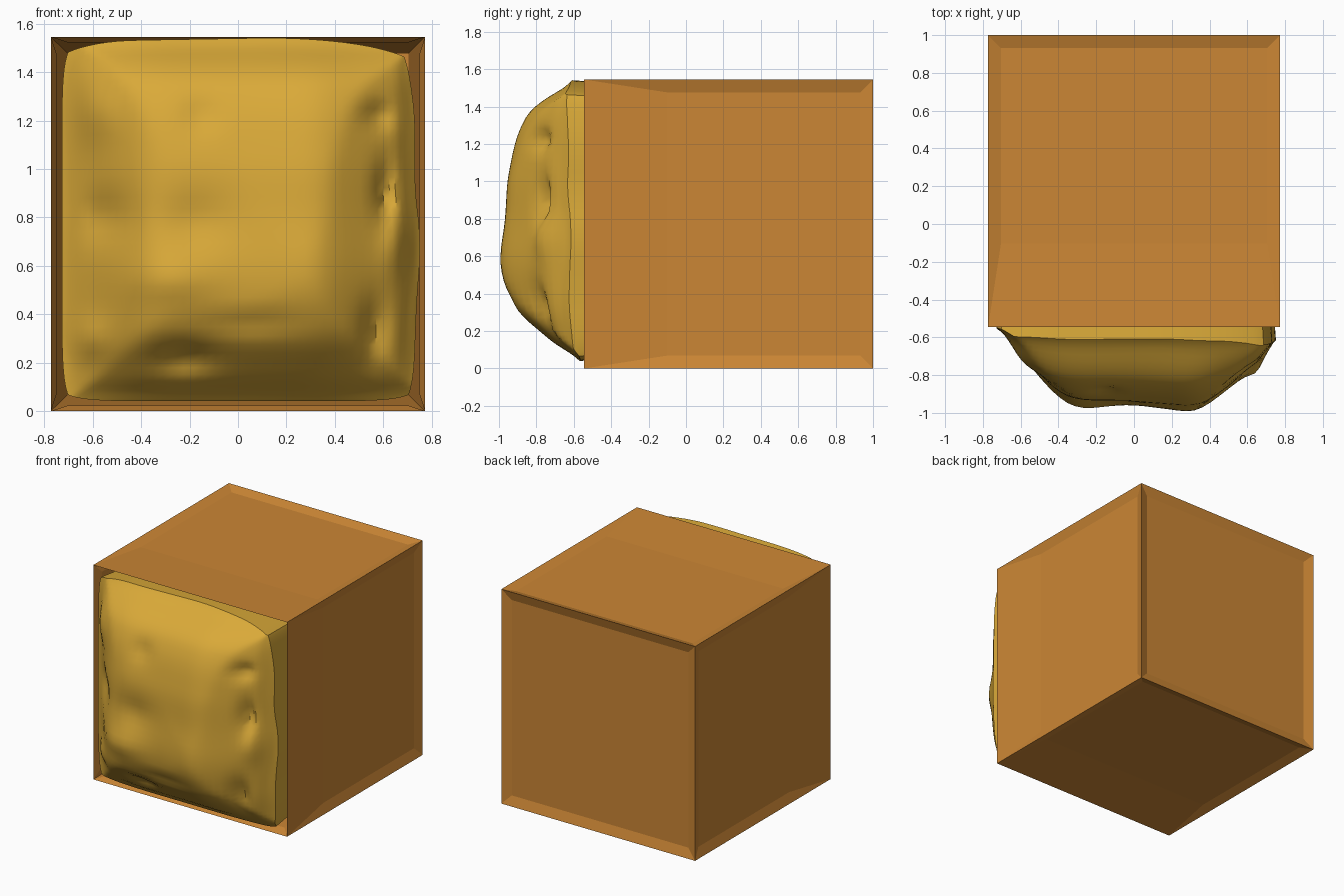
import bpy, bmesh, math
from mathutils import Matrix, Vector

if "Cube" in bpy.data.objects:
    bpy.data.objects.remove(bpy.data.objects["Cube"])


def material(name, color):
    m = bpy.data.materials.new(name)
    m.diffuse_color = (*color, 1)
    m.use_nodes = True
    m.node_tree.nodes["Principled BSDF"].inputs["Base Color"].default_value = m.diffuse_color
    return m


def add_object(name, bm, mat):
    mesh = bpy.data.meshes.new(name)
    bm.to_mesh(mesh)
    bm.free()
    mesh.materials.append(mat)
    ob = bpy.data.objects.new(name, mesh)
    bpy.context.collection.objects.link(ob)
    return ob


# Crate: framed panels on five sides, deep tapered opening at the front
S = 1.545
bm = bmesh.new()
bmesh.ops.create_cube(bm, size=S, matrix=Matrix.Translation((0, 1 - S / 2, S / 2)))
bm.normal_update()
front = [f for f in bm.faces if f.normal.y < -0.9]
sides = [f for f in bm.faces if f.normal.y > -0.9]
bmesh.ops.inset_individual(bm, faces=sides, thickness=0.097, depth=-0.022)
bmesh.ops.inset_individual(bm, faces=front, thickness=0.097, depth=-1.38)
add_object("crate", bm, material("wood", (0.60, 0.24, 0.035)))


# Lumpy filling: bulge height from a plan profile, a side profile and local dents
def lin(pts, t):
    if t <= pts[0][0]:
        return pts[0][1]
    for (a, p), (b, q) in zip(pts, pts[1:]):
        if t <= b:
            return p + (q - p) * (t - a) / (b - a)
    return pts[-1][1]


def soft(pts, t, r):
    return sum(lin(pts, t + k * r) for k in (-1, -0.5, 0, 0.5, 1)) / 5


PLAN = [(-0.73, 0.0), (-0.6, 0.15), (-0.5, 0.28), (-0.38, 0.39), (-0.28, 0.42),
        (0, 0.425), (0.2, 0.45), (0.3, 0.465), (0.37, 0.44), (0.5, 0.34),
        (0.6, 0.26), (0.7, 0.17), (0.74, 0.05)]
SIDE = [(0.04, 0.0), (0.1, 0.13), (0.2, 0.25), (0.3, 0.37), (0.4, 0.42),
        (0.5, 0.455), (0.6, 0.465), (0.8, 0.435), (1.0, 0.425), (1.2, 0.385),
        (1.3, 0.35), (1.4, 0.29), (1.5, 0.12), (1.54, 0.05)]
RIGHT = [(0.04, 0.73), (0.4, 0.735), (0.7, 0.757), (0.95, 0.728), (1.2, 0.735), (1.5, 0.71)]
TOP = [(-0.72, 1.50), (-0.55, 1.53), (0.2, 1.543), (0.45, 1.525), (0.72, 1.48)]
# x, z, height, spread in x, spread in z
LUMPS = [(0.58, 1.22, -0.05, 0.06, 0.05), (0.61, 0.90, -0.07, 0.04, 0.11),
         (0.67, 0.70, 0.05, 0.07, 0.12), (0.56, 0.33, -0.06, 0.05, 0.12),
         (-0.55, 0.80, -0.05, 0.10, 0.10), (-0.22, 0.22, -0.06, 0.12, 0.06),
         (-0.15, 1.22, -0.025, 0.07, 0.07), (-0.18, 0.78, -0.03, 0.14, 0.11),
         (-0.28, 0.54, 0.025, 0.16, 0.08), (-0.62, 0.30, 0.04, 0.09, 0.08),
         (-0.60, 1.25, 0.05, 0.10, 0.14), (0.05, 0.36, -0.02, 0.20, 0.04)]


def bulge(x, z, edge):
    a, b = soft(PLAN, x, 0.05) / 0.465, soft(SIDE, z, 0.05) / 0.465
    h = 0.465 * (0.4 * min(a, b) + 0.6 * a * b)
    for cx, cz, g, sx, sz in LUMPS:
        h += edge * g * math.exp(-((x - cx) / sx) ** 2 - ((z - cz) / sz) ** 2)
    return max(h, 0.0)


N = 44
bm = bmesh.new()
bmesh.ops.create_grid(bm, x_segments=N, y_segments=N, size=1)
for v in bm.verts:
    u = math.sin(v.co.x * 1.35) / math.sin(1.35)
    w = math.sin(v.co.y * 1.35) / math.sin(1.35)
    cut = 1 - 0.035 * (u * w) ** 8
    z0 = 0.79 + 0.75 * w
    left = 0.728
    x = u * cut * (soft(RIGHT, z0, 0.1) if u > 0 else left)
    z = 0.79 + w * cut * ((soft(TOP, x, 0.1) - 0.79) if w > 0 else 0.75)
    edge = min(1, 6 * (1 - abs(u)), 6 * (1 - abs(w)))
    v.co = Vector((x, -0.535 - bulge(x, z, edge), z))

# Skirt running back into the crate
rim = [e for e in bm.edges if e.is_boundary]
ext = bmesh.ops.extrude_edge_only(bm, edges=rim)["geom"]
for v in (g for g in ext if isinstance(g, bmesh.types.BMVert)):
    v.co = Vector((v.co.x * 0.97, -0.3, 0.79 + (v.co.z - 0.79) * 0.97))
bmesh.ops.recalc_face_normals(bm, faces=bm.faces)
bm.normal_update()
mid = min(bm.faces, key=lambda f: f.calc_center_median().y)
if mid.normal.y > 0:
    bmesh.ops.reverse_faces(bm, faces=bm.faces)
filling = add_object("lumpy_filling", bm, material("golden", (0.70, 0.40, 0.04)))
bpy.context.view_layer.objects.active = filling
filling.select_set(True)
bpy.ops.object.shade_smooth_by_angle(angle=math.radians(40))
